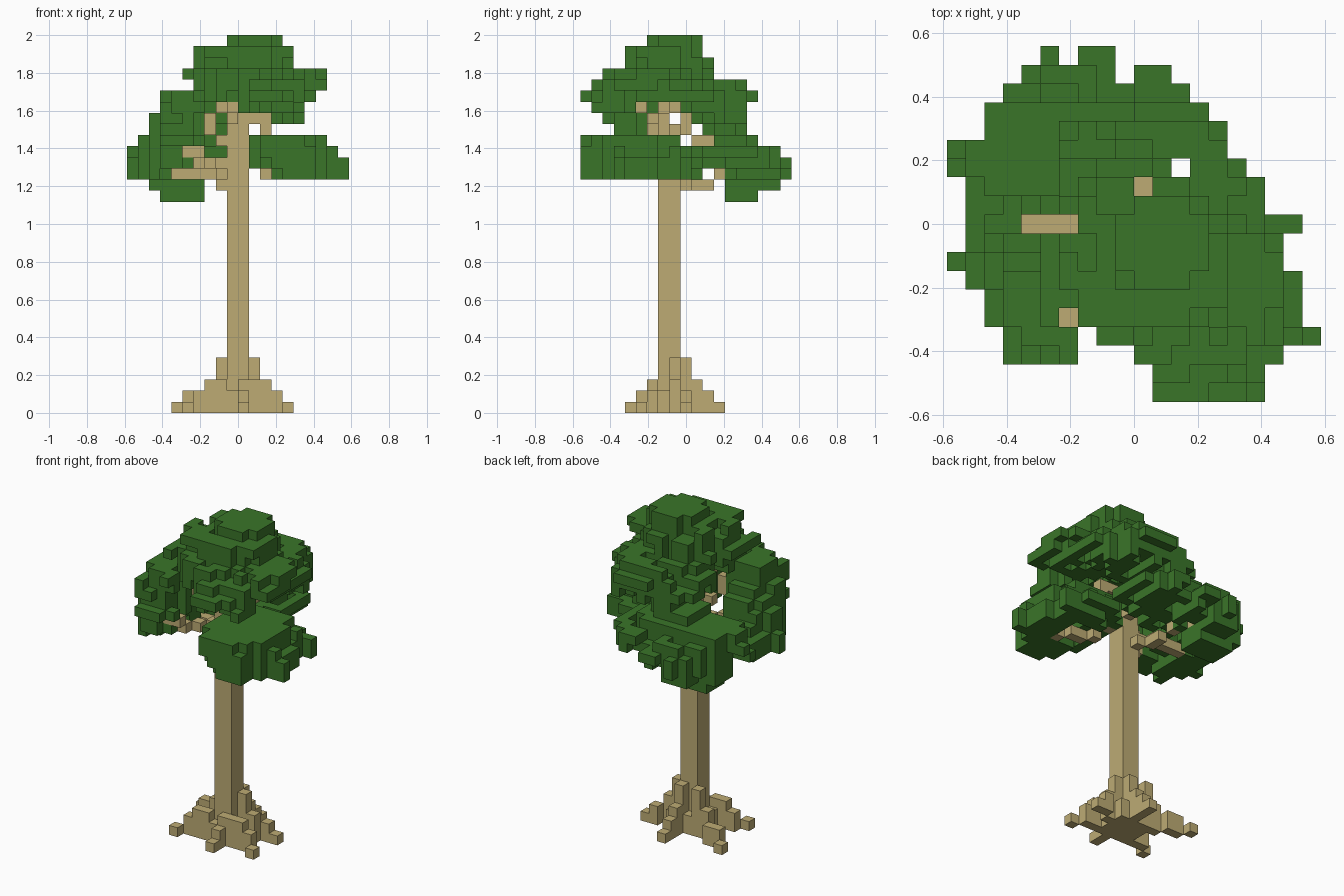
import bpy, bmesh, random
from math import radians
from mathutils import Vector

cube = bpy.data.objects.get("Cube")
if cube:
    bpy.data.objects.remove(cube, do_unlink=True)

random.seed(4)
CELL = 2 / 34
ORIGIN = Vector((-10, -9.5, 0))


def material(name, color):
    m = bpy.data.materials.new(name)
    m.use_nodes = True
    m.diffuse_color = color
    m.node_tree.nodes["Principled BSDF"].inputs["Base Color"].default_value = color
    return m


bark = material("bark_tan", (0.51, 0.41, 0.175, 1))
leaf = material("leaf_green", (0.042, 0.178, 0.022, 1))

filled = set()      # every occupied block
parts = []          # name, blocks, material


def add_part(name, blocks, mat):
    blocks = set(blocks) - filled
    filled.update(blocks)
    parts.append((name, blocks, mat))


def box(x0, x1, y0, y1, z0, z1):
    return {(x, y, z) for x in range(x0, x1 + 1)
            for y in range(y0, y1 + 1) for z in range(z0, z1 + 1)}


def path(*points):
    """Blocks along a polyline."""
    out = set()
    for a, b in zip(points, points[1:]):
        a, b = Vector(a), Vector(b)
        n = max(1, int(max(abs(c) for c in b - a)))
        out |= {tuple(round(c) for c in a.lerp(b, t / n)) for t in range(n + 1)}
    return out


# Trunk
add_part("trunk", box(9, 10, 7, 8, 0, 25), bark)

# Roots step down in height away from the trunk
roots = box(8, 11, 6, 9, 0, 1)
for tip in [(14, 5), (10, 4), (5, 5), (4, 11), (10, 12), (14, 9)]:
    start = (min(max(tip[0], 9), 10), min(max(tip[1], 7), 8))
    for x, y, _ in path((*start, 0), (*tip, 0)):
        d = max(9 - x, x - 10, 7 - y, y - 8, 0)
        height = 1 if (x, y) == tip else (5, 5, 3, 2, 2, 1)[d]
        if y < 7:
            height = min(height, y - 3)
        roots |= box(x, x, y, y, 0, height - 1)
add_part("roots", roots, bark)

# Branches reaching into each leaf cluster
add_part("left_branch", path((11, 7, 22), (12, 6, 21), (15, 4, 21)), bark)
add_part("right_branch", path((8, 7, 20), (8, 8, 21), (7, 9, 21), (4, 9, 21)), bark)
add_part("front_right_branch",
         path((8, 7, 22), (6, 5, 22), (5, 4, 23), (6, 4, 23)), bark)
add_part("back_branch", path((9, 9, 20), (8, 11, 20), (7, 12, 21), (6, 14, 21)), bark)
add_part("back_left_branch", path((10, 9, 23), (10, 11, 24)), bark)
add_part("crown_right_branch",
         path((9, 7, 26), (8, 7, 27), (7, 6, 26), (7, 6, 25), (8, 7, 24)), bark)
add_part("crown_left_branch", path((10, 7, 26), (12, 7, 26), (12, 7, 25)), bark)
add_part("crown_back_branch", path((9, 8, 27), (9, 9, 26), (9, 9, 25)), bark)
add_part("crown_front_branch", path((9, 6, 26), (9, 5, 27)), bark)

# Widest extent of the foliage in each row, from front to back
OUTLINE = [(11, 16), (11, 16), (3, 17), (3, 19), (2, 18), (2, 18), (1, 18),
           (0, 17), (1, 17), (1, 18), (1, 16), (1, 16), (0, 15), (0, 14),
           (2, 14), (2, 13), (3, 12), (4, 11), (5, 8)]
GAPS = path((4, 9), (6, 9)) | path((7, 2), (9, 2)) | {
    (12, 12), (10, 11), (6, 4), (9, 17), (7, 3), (6, 18)}


def allowed(x, y):
    return OUTLINE[y][0] <= x <= OUTLINE[y][1] and (x, y) not in GAPS


def cluster(power, top, *slabs):
    """Ragged rounded slabs stacked downward: x range, y range of each."""
    out = set()
    for i, (x0, x1, y0, y1) in enumerate(slabs):
        for x, y, z in sorted(box(x0, x1, y0, y1, top - i, top - i)):
            u = abs(2 * x - x0 - x1) / (x1 - x0 + 1)
            v = abs(2 * y - y0 - y1) / (y1 - y0 + 1)
            if u ** power + v ** power < random.uniform(0.88, 1.25) and allowed(x, y):
                out.add((x, y, z))
    return out


def roughen(blocks):
    """Knock out random blocks from the steps above and below."""
    low, high = min(b[2] for b in blocks), max(b[2] for b in blocks)
    out = set(blocks)
    for x, y, z in sorted(blocks):
        up, down = (x, y, z + 1) in blocks, (x, y, z - 1) in blocks
        if up != down and low < z < high and random.random() < 0.25:
            out.discard((x, y, z))
    return out


# Crown: a dome with a lobe to the left and another at the back
crown = cluster(2, 33, (9, 13, 6, 10), (6, 14, 4, 10), (6, 14, 4, 11),
                (5, 14, 2, 11), (6, 15, 1, 13), (6, 16, 0, 15))
crown |= cluster(2, 30, (11, 17, 3, 8), (11, 17, 2, 8))
crown |= cluster(3, 29, (9, 14, 9, 14), (9, 15, 9, 14), (6, 15, 9, 14),
                 (8, 15, 10, 14), (6, 10, 11, 14))
crown |= cluster(3, 27, (10, 15, 1, 4))
crown = roughen(crown)

# Lower leaf clusters
front_right = roughen(cluster(
    2.4, 28, (3, 6, 3, 6), (3, 6, 2, 7), (2, 6, 2, 7), (2, 6, 3, 8),
    (1, 6, 2, 8), (1, 5, 3, 9), (0, 5, 3, 10), (0, 3, 4, 10)))
front_left = roughen(cluster(
    2.6, 24, (11, 17, 0, 8), (11, 18, 0, 9), (11, 19, 0, 10), (13, 19, 0, 9))
    - box(13, 15, 4, 7, 21, 21))
back = roughen(cluster(
    2.6, 24, (1, 11, 11, 15), (0, 13, 10, 17), (0, 12, 10, 18), (0, 8, 13, 18),
    (2, 6, 13, 18), (3, 6, 13, 15)))

# Fill the thin spots at the rim of the canopy
covered = {(x, y) for x, y, _ in crown | front_right | front_left | back}
for y, (x0, x1) in enumerate(OUTLINE):
    for x in range(x0, x1 + 1):
        if (x, y) in covered or not allowed(x, y):
            continue
        if y > 9:
            back.add((x, y, 22))
        elif x > 10:
            front_left.add((x, y, 22))
        elif x < 6:
            front_right.add((x, y, 24))
        else:
            crown.add((x, y, 28))
add_part("crown_leaves", crown, leaf)
add_part("front_right_leaves", front_right, leaf)
add_part("front_left_leaves", front_left, leaf)
add_part("back_leaves", back, leaf)


def build(name, blocks, mat):
    """Mesh only the exposed sides of the blocks."""
    bm = bmesh.new()
    corners = {}

    def vert(p):
        key = tuple(round(c) for c in p)
        if key not in corners:
            corners[key] = bm.verts.new((Vector(key) + ORIGIN) * CELL)
        return corners[key]

    for block in sorted(blocks):
        for axis in range(3):
            for side in (0, 1):
                near = list(block)
                near[axis] += 2 * side - 1
                if tuple(near) in filled:
                    continue
                u, v = Vector(), Vector()
                u[(axis + 1) % 3] = v[(axis + 2) % 3] = 1
                base = Vector(block)
                base[axis] += side
                loop = [base, base + u, base + u + v, base + v]
                bm.faces.new([vert(p) for p in (loop if side else loop[::-1])])
    bmesh.ops.dissolve_limit(bm, angle_limit=radians(1), verts=bm.verts, edges=bm.edges)
    mesh = bpy.data.meshes.new(name)
    bm.to_mesh(mesh)
    bm.free()
    mesh.materials.append(mat)
    bpy.context.collection.objects.link(bpy.data.objects.new(name, mesh))


for part in parts:
    build(*part)
